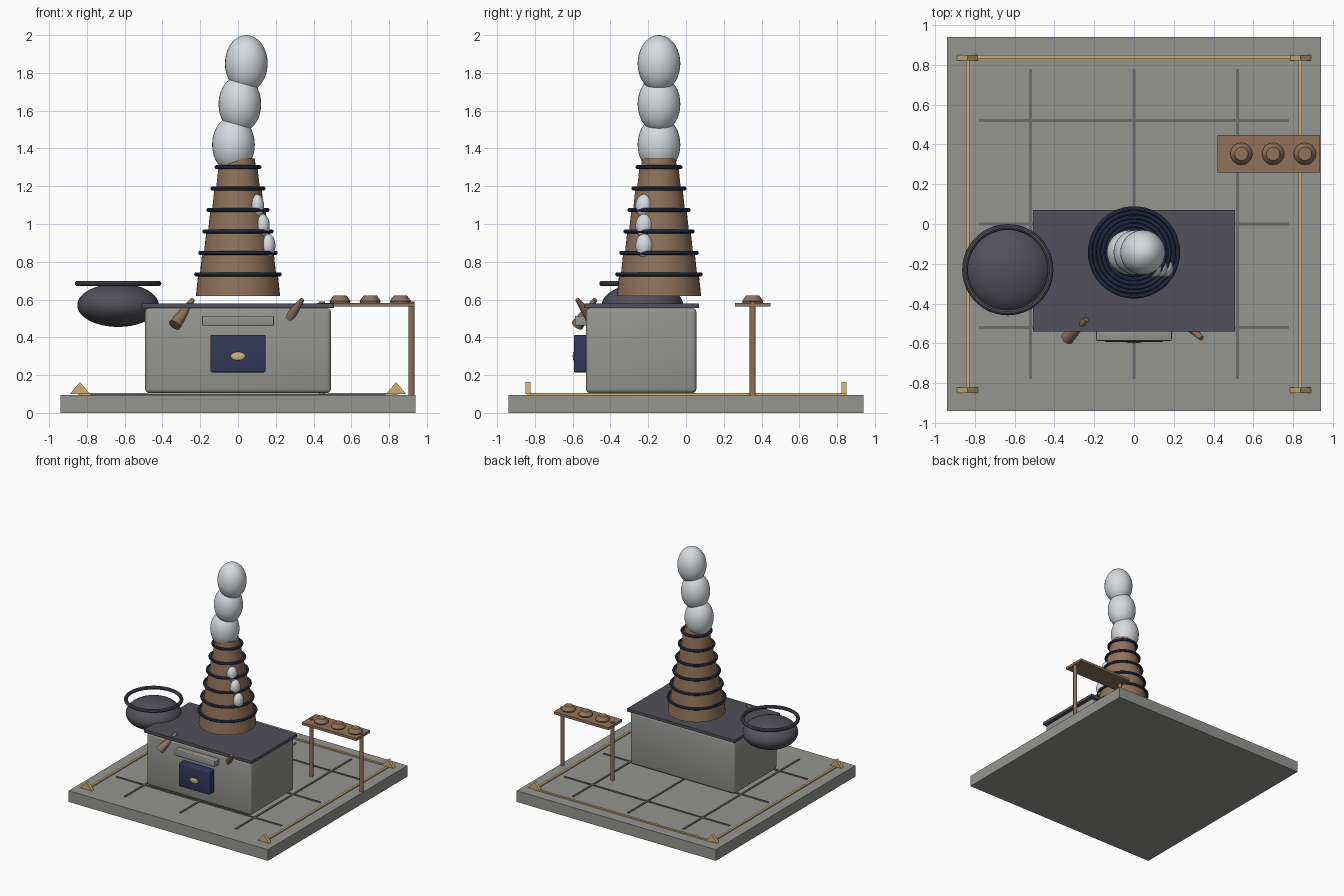
import bpy, bmesh, math
from mathutils import Vector

if "Cube" in bpy.data.objects:
    bpy.data.objects.remove(bpy.data.objects["Cube"])


def material(name, rgb):
    m = bpy.data.materials.new(name)
    m.diffuse_color = (*rgb, 1)
    m.use_nodes = True
    m.node_tree.nodes["Principled BSDF"].inputs["Base Color"].default_value = m.diffuse_color
    return m


STONE = material("stone grey", (0.30, 0.30, 0.285))
GROUT = material("dark grout", (0.15, 0.15, 0.145))
IRON = material("dark iron", (0.085, 0.08, 0.10))
NAVY = material("navy enamel", (0.03, 0.04, 0.095))
WOOD = material("warm brown", (0.28, 0.17, 0.10))
GOLD = material("pale gold", (0.62, 0.44, 0.17))
SMOKE = material("pale smoke", (0.68, 0.71, 0.74))


def finish(name, bm, mat, smooth=True):
    bmesh.ops.recalc_face_normals(bm, faces=bm.faces)
    me = bpy.data.meshes.new(name)
    bm.to_mesh(me)
    bm.free()
    me.materials.append(mat)
    ob = bpy.data.objects.new(name, me)
    bpy.context.collection.objects.link(ob)
    if smooth:
        bpy.ops.object.select_all(action='DESELECT')
        ob.select_set(True)
        bpy.context.view_layer.objects.active = ob
        bpy.ops.object.shade_smooth_by_angle(angle=math.radians(35))
    return ob


def box(name, lo, hi, mat, bevel=0):
    lo, hi = Vector(lo), Vector(hi)
    bm = bmesh.new()
    bmesh.ops.create_cube(bm, size=1)
    bmesh.ops.scale(bm, vec=hi - lo, verts=bm.verts)
    bmesh.ops.translate(bm, vec=(lo + hi) / 2, verts=bm.verts)
    if bevel:
        bmesh.ops.bevel(bm, geom=bm.edges[:], offset=bevel, segments=3,
                        profile=0.5, affect='EDGES')
    return finish(name, bm, mat, bool(bevel))


def rod(name, a, b, ra, rb, mat, sides=24):
    a, b = Vector(a), Vector(b)
    bm = bmesh.new()
    bmesh.ops.create_cone(bm, cap_ends=True, segments=sides, radius1=ra,
                          radius2=rb, depth=(b - a).length)
    bm.transform((b - a).to_track_quat('Z', 'Y').to_matrix().to_4x4())
    bmesh.ops.translate(bm, vec=(a + b) / 2, verts=bm.verts)
    return finish(name, bm, mat)


def ball(name, centre, radii, mat, u=32, v=20):
    bm = bmesh.new()
    bmesh.ops.create_uvsphere(bm, u_segments=u, v_segments=v, radius=1)
    bmesh.ops.scale(bm, vec=radii, verts=bm.verts)
    bmesh.ops.translate(bm, vec=centre, verts=bm.verts)
    return finish(name, bm, mat)


def lathe(name, centre, profile, mat, sides=48, closed=False):
    """Spin (radius, z) points about a vertical axis."""
    bm = bmesh.new()
    rings = [[bm.verts.new((centre[0] + r * math.cos(math.tau * i / sides),
                            centre[1] + r * math.sin(math.tau * i / sides),
                            centre[2] + z)) for i in range(sides)]
             for r, z in profile]
    pairs = list(zip(rings, rings[1:]))
    if closed:
        pairs.append((rings[-1], rings[0]))
    else:
        bm.faces.new(rings[0])
        bm.faces.new(rings[-1])
    for p, q in pairs:
        for i in range(sides):
            j = (i + 1) % sides
            bm.faces.new((p[i], p[j], q[j], q[i]))
    return finish(name, bm, mat)


def ring(name, centre, major, minor, mat):
    profile = [(major + minor * math.cos(math.tau * k / 10),
                minor * math.sin(math.tau * k / 10)) for k in range(10)]
    return lathe(name, centre, profile, mat, closed=True)


# Floor slab with tile joints
box("floor_slab", (-0.94, -0.94, 0), (0.94, 0.94, 0.095), STONE)
for i, p in enumerate((-0.52, 0, 0.52)):
    box(f"joint_lengthwise_{i}", (p - 0.008, -0.78, 0.09), (p + 0.008, 0.78, 0.101), GROUT)
    box(f"joint_crosswise_{i}", (-0.78, p - 0.008, 0.09), (0.78, p + 0.008, 0.1), GROUT)

# Gold border strips and triangular corner markers
for s, side in ((-1, "left"), (1, "right")):
    box(f"border_{side}", (s * 0.836 - 0.009, -0.84, 0.09),
        (s * 0.836 + 0.009, 0.84, 0.105), GOLD)
box("border_back", (-0.84, 0.831, 0.09), (0.84, 0.849, 0.105), GOLD)
for sx in (-1, 1):
    for sy in (-1, 1):
        bm = bmesh.new()
        tri = bm.faces.new([bm.verts.new((sx * 0.837 + x, sy * 0.837 - 0.014, z))
                            for x, z in ((-0.053, 0.1), (0.053, 0.1), (0, 0.163))])
        ext = bmesh.ops.extrude_face_region(bm, geom=[tri])
        bmesh.ops.translate(bm, vec=(0, 0.028, 0),
                            verts=[e for e in ext["geom"] if isinstance(e, bmesh.types.BMVert)])
        finish("corner_marker", bm, GOLD, False)

# Stove body, hob, door and front ledge
box("stove_body", (-0.492, -0.53, 0.105), (0.492, 0.055, 0.555), STONE, 0.022)
box("stove_top", (-0.507, -0.54, 0.555), (0.507, 0.07, 0.58), IRON)
box("oven_door", (-0.146, -0.594, 0.215), (0.146, -0.52, 0.413), NAVY, 0.008)
ball("door_emblem", (0, -0.594, 0.3), (0.038, 0.006, 0.023), GOLD, 16, 6)
box("front_ledge", (-0.19, -0.588, 0.462), (0.19, -0.52, 0.514), STONE, 0.006)

# Tapered pegs, one pointing out and one pointing in
rod("left_peg", (-0.335, -0.575, 0.465), (-0.24, -0.48, 0.6), 0.034, 0.012, WOOD)
rod("right_peg", (0.245, -0.48, 0.465), (0.34, -0.575, 0.6), 0.034, 0.012, WOOD)

# Stepped chimney with bands
for i in range(7):
    z, r = 0.62 + 0.1135 * i, 0.223 - 0.0215 * i
    h = 0.1135 if i < 6 else 0.045
    lathe(f"chimney_tier_{i}", (0, -0.143, z), [(r, 0), (r - 0.012 * h / 0.1135, h)], WOOD)
    if i < 6:
        ring(f"chimney_band_{i}", (0, -0.143, z + 0.1135), r - 0.002, 0.011, NAVY)

# Smoke column and small side puffs
for i in range(3):
    ball(f"smoke_{i}", (-0.024 + 0.034 * i, -0.143, 1.42 + 0.215 * i),
         (0.113, 0.113, 0.15), SMOKE)
    ball(f"side_puff_{i}", (0.16 - 0.03 * i, -0.222, 0.885 + 0.105 * i),
         (0.038, 0.045, 0.063), SMOKE)

# Cauldron with separate rim
ball("cauldron", (-0.635, -0.23, 0.57), (0.216, 0.216, 0.115), IRON, 40)
ring("cauldron_rim", (-0.635, -0.23, 0.685), 0.215, 0.0145, IRON)

# Side shelf with legs and buns
box("shelf_board", (0.42, 0.26, 0.562), (0.935, 0.447, 0.583), WOOD)
for x in (0.445, 0.918):
    rod("shelf_leg", (x, 0.353, 0.095), (x, 0.353, 0.59), 0.0155, 0.0155, WOOD)
for x in (0.54, 0.70, 0.86):
    lathe("bun", (x, 0.353, 0.58), [(0.052, 0), (0.056, 0.012), (0.034, 0.042)], WOOD, 16)
